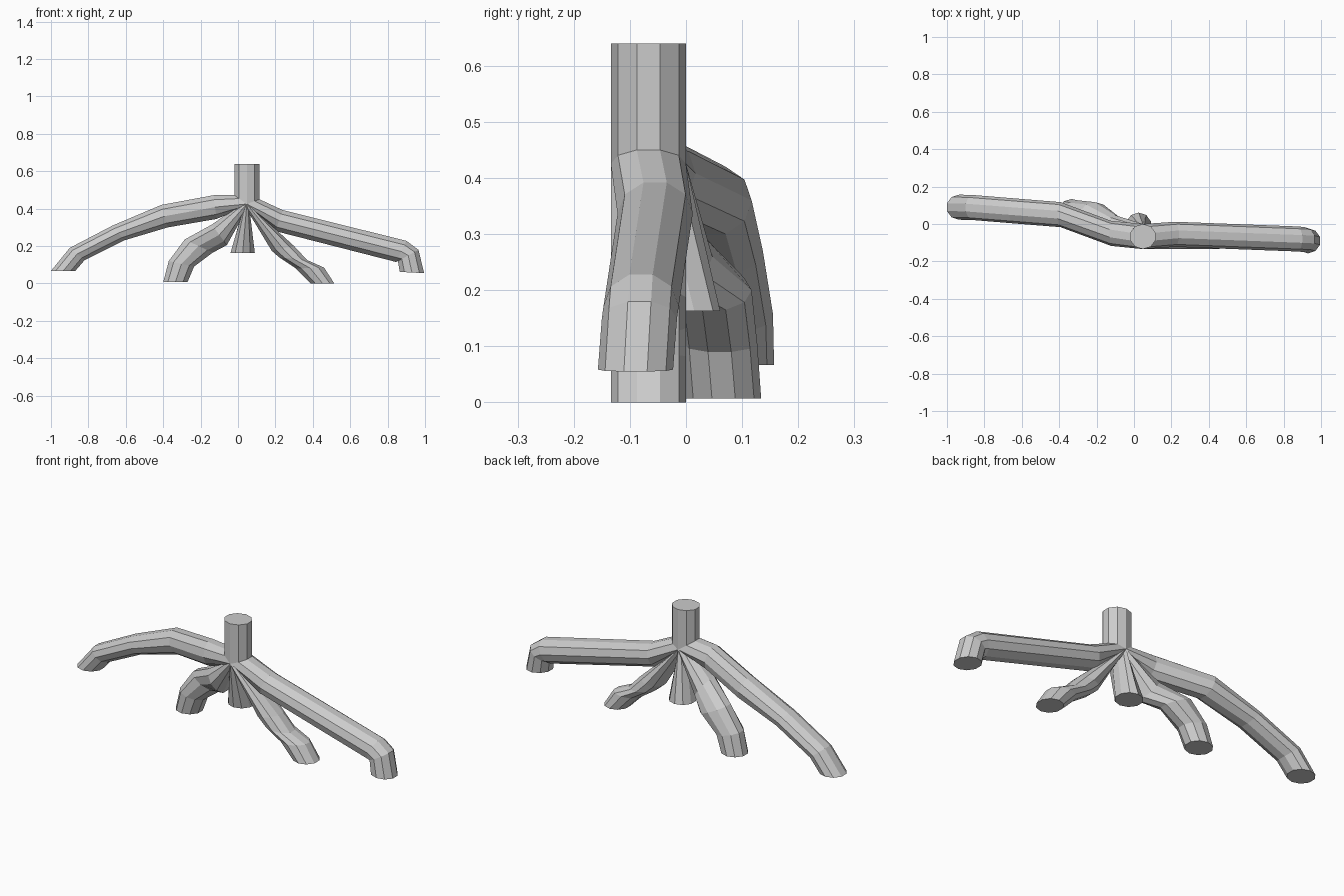
import bpy, bmesh, math
from mathutils import Vector

if "Cube" in bpy.data.objects:
    bpy.data.objects.remove(bpy.data.objects["Cube"])

SIDES = 10
R = 0.067
HUB = (0.047, 0.425)      # x, z where all limbs pinch together
COS_MAX = math.cos(math.radians(18))


def ring(a, b, y, mid=None):
    """Cross-section spanning a to b in the xz plane, centred on depth y."""
    a, b = Vector(a), Vector(b)
    m = Vector(mid) if mid else (a + b) / 2
    pts = []
    for i in range(SIDES):
        t = math.pi / 2 + 2 * math.pi * i / SIDES
        c = math.cos(t) / COS_MAX
        p = m + (a - m) * c if c > 0 else m - (b - m) * c
        pts.append((p.x, y + R * math.sin(t), p.y))
    return pts


def limb(name, sections):
    """Faceted tube through the sections, capped at the far end only."""
    bm = bmesh.new()
    rings = [[bm.verts.new(p) for p in ring(*s)] for s in sections]
    for r0, r1 in zip(rings, rings[1:]):
        for i in range(SIDES):
            j = (i + 1) % SIDES
            bm.faces.new((r0[i], r0[j], r1[j], r1[i]))
    bm.faces.new(rings[-1])
    bmesh.ops.recalc_face_normals(bm, faces=bm.faces)
    me = bpy.data.meshes.new(name)
    bm.to_mesh(me)
    bm.free()
    ob = bpy.data.objects.new(name, me)
    bpy.context.collection.objects.link(ob)
    return ob


# Upright stem
limb("stem", [
    ((-0.02, 0.47), (0.115, 0.45), -R, HUB),
    ((-0.02, 0.64), (0.115, 0.64), -R)])

# Long arching limb to the left
limb("left_long_limb", [
    ((-0.02, 0.472), (0.047, 0.41), -R, HUB),
    ((-0.13, 0.472), (-0.115, 0.345), -0.05),
    ((-0.41, 0.42), (-0.375, 0.30), 0.05),
    ((-0.67, 0.31), (-0.61, 0.23), 0.07),
    ((-0.90, 0.19), (-0.82, 0.125), 0.088),
    ((-1.0, 0.067), (-0.87, 0.067), 0.09)])

# Long straight limb to the right with a bent tip
limb("right_long_limb", [
    ((0.115, 0.45), (0.05, 0.41), -R, HUB),
    ((0.24, 0.392), (0.20, 0.28), -0.055),
    ((0.90, 0.228), (0.845, 0.115), -0.08),
    ((0.965, 0.18), (0.855, 0.12), -0.083),
    ((0.995, 0.055), (0.865, 0.062), -0.09)])

# Short curved leg, left and behind
limb("left_leg", [
    ((0.025, 0.43), (0.05, 0.40), -R, HUB),
    ((-0.14, 0.315), (-0.06, 0.205), -0.02),
    ((-0.285, 0.235), (-0.135, 0.165), 0.05),
    ((-0.37, 0.12), (-0.235, 0.09), 0.06),
    ((-0.40, 0.007), (-0.27, 0.007), R)])

# Short curved leg, right
limb("right_leg", [
    ((0.035, 0.415), (0.065, 0.415), -R, HUB),
    ((0.18, 0.175), (0.30, 0.20), -R),
    ((0.22, 0.14), (0.37, 0.125), -R),
    ((0.31, 0.08), (0.46, 0.085), -R),
    ((0.39, 0.0), (0.515, 0.0), -R)])

# Stub leg in the middle
limb("centre_stub", [
    ((0.03, 0.41), (0.06, 0.41), -R, HUB),
    ((-0.04, 0.163), (0.09, 0.163), -0.006)])
